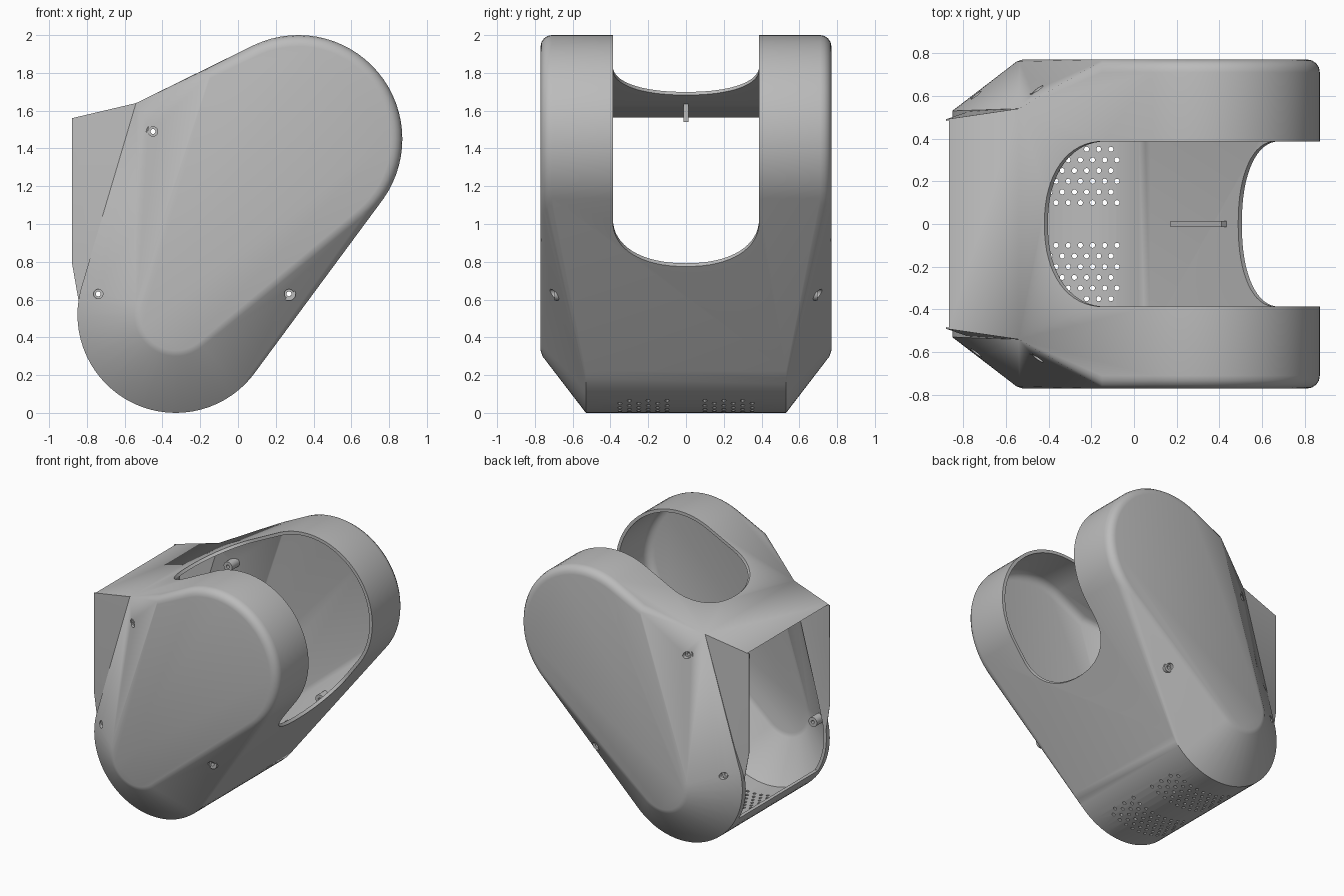
import bpy, bmesh
from math import sin, cos, pi, sqrt
from mathutils import Vector, Matrix

if "Cube" in bpy.data.objects:
    bpy.data.objects.remove(bpy.data.objects["Cube"])

grey = bpy.data.materials.new("plain_grey")
grey.use_nodes = True
colour = (0.5, 0.5, 0.5, 1)
grey.diffuse_color = colour
grey.node_tree.nodes["Principled BSDF"].inputs["Base Color"].default_value = colour

UPPER, LOWER = (0.32, 1.45), (-0.33, 0.52)


def finish(name, bm):
    bmesh.ops.recalc_face_normals(bm, faces=bm.faces)
    mesh = bpy.data.meshes.new(name)
    bm.to_mesh(mesh)
    bm.free()
    ob = bpy.data.objects.new(name, mesh)
    bpy.context.collection.objects.link(ob)
    mesh.materials.append(grey)
    return ob


def hull(name, points):
    """Convex solid around points, mirrored front to back."""
    bm = bmesh.new()
    for x, y, z in points:
        for s in (-1, 1):
            bm.verts.new((x, s * y, z))
    res = bmesh.ops.convex_hull(bm, input=bm.verts)
    loose = {v for v in res["geom_interior"] + res["geom_unused"]
             if isinstance(v, bmesh.types.BMVert)}
    bmesh.ops.delete(bm, geom=list(loose), context="VERTS")
    bmesh.ops.dissolve_limit(bm, angle_limit=0.002, verts=bm.verts, edges=bm.edges)
    return finish(name, bm)


def ring(centre, r, y, n=72):
    return [(centre[0] + r * cos(2 * pi * i / n), y,
             centre[1] + r * sin(2 * pi * i / n)) for i in range(n)]


def combine(ob, tool, operation):
    """Apply a boolean and discard the tool."""
    tool.hide_render = True
    mod = ob.modifiers.new("cut", "BOOLEAN")
    mod.operation, mod.solver, mod.object = operation, "EXACT", tool
    bpy.context.view_layer.update()
    done = bpy.data.meshes.new_from_object(
        ob.evaluated_get(bpy.context.evaluated_depsgraph_get()))
    ob.modifiers.clear()
    ob.data = done
    bpy.data.objects.remove(tool)


def body(name, t):
    """Rounded housing, shrunk by wall thickness t."""
    w = 0.77 - t
    pts = []
    for k in range(5):
        a = k * pi / 8
        edge = 0.06 * (1 - cos(a))
        y = w - 0.06 * (1 - sin(a))
        pts += ring(UPPER, 0.55 - t - edge, y)
        pts.append((-0.15 + t / 2, y, 1.83 - t - edge))
    pts += ring(LOWER, 0.19 - t / 2, w)
    pts += ring(LOWER, 0.22 - t / 2, w - 0.01)
    pts += ring(LOWER, 0.52 - t, 0.53 - t / 2)
    pts.append((-0.54, 0.54 - t, 1.64 - t))
    return hull(name, pts)


def neck(name, t, front, low):
    """Open collar on the left end of the housing."""
    return hull(name, [
        (front, 0.49 - t, 1.56 - t), (front, 0.49 - t, 0.8 if not t else low),
        (-0.84, 0.5 - t, low), (-0.54, 0.54 - t, 1.64 - t),
        (-0.78, 0.525 - t, 0.82), (-0.3, 0.5 - t, 1.68 - t), (-0.3, 0.5 - t, low)])


# Hollow shell
shell = body("housing_shell", 0)
combine(shell, neck("collar", 0, -0.88, 0.57), "UNION")
cavity = body("cavity", 0.024)
combine(cavity, neck("collar_cavity", 0.02, -1.0, 0.27), "UNION")
combine(shell, cavity, "DIFFERENCE")

# Diagonal slot between the two arms
bm = bmesh.new()
outline = [(2.5, -0.387)]
for i in range(33):
    a = -pi / 2 + pi * i / 32
    s = 1 if a > 0 else -1
    outline.append((1.2 - 0.295 * max(cos(a), 0) ** 0.9, s * 0.387 * abs(sin(a)) ** 0.9))
outline.append((2.5, 0.387))
d = sqrt(0.5)
face = bm.faces.new([bm.verts.new((u * d - 2, y, u * d + 2)) for u, y in outline])
ext = bmesh.ops.extrude_face_region(bm, geom=[face])
bmesh.ops.translate(bm, vec=(4, 0, -4),
                    verts=[v for v in ext["geom"] if isinstance(v, bmesh.types.BMVert)])
combine(shell, finish("slot_cutter", bm), "DIFFERENCE")

# Two staggered groups of vent holes in the floor
bm = bmesh.new()
for row in range(6):
    for col in range(9):
        x = -0.08 - 0.057 * col - 0.028 * (row % 2)
        for s in (-1, 1):
            bmesh.ops.create_cone(bm, cap_ends=True, segments=10, radius1=0.012,
                                  radius2=0.012, depth=0.3, matrix=Matrix.Translation(
                                      (x, s * (0.1 + 0.05 * row), 0.08)))
combine(shell, finish("vent_cutter", bm), "DIFFERENCE")

# Screw holes with hollow bosses behind them
SCREWS = [(-0.45, 0.64, 1.49), (-0.74, 0.6, 0.63), (0.27, 0.725, 0.63)]
bm = bmesh.new()
for x, y, z in SCREWS:
    for s in (-1, 1):
        bmesh.ops.create_cone(bm, cap_ends=True, segments=20, radius1=0.025, radius2=0.025,
                              depth=0.14, matrix=Matrix.Translation((x, s * y, z))
                              @ Matrix.Rotation(pi / 2, 4, "X"))
combine(shell, finish("screw_cutter", bm), "DIFFERENCE")

parts = [shell]
for n, (x, y, z) in enumerate(SCREWS):
    for s, side in ((-1, "front"), (1, "back")):
        bm = bmesh.new()
        c = Vector((x, 0, z))
        loop = [bm.verts.new((x + r, s * (y - depth), z)) for r, depth in
                ((0.013, 0.03), (0.036, 0.03), (0.036, 0.12), (0.013, 0.12))]
        edges = [bm.edges.new((loop[i], loop[(i + 1) % 4])) for i in range(4)]
        bmesh.ops.spin(bm, geom=loop + edges, cent=c, axis=(0, 1, 0), angle=2 * pi,
                       steps=20, use_merge=True)
        bmesh.ops.remove_doubles(bm, verts=bm.verts, dist=0.0001)
        parts.append(finish(f"screw_boss_{side}_{n + 1}", bm))

# Thin locating ribs on the roof and the floor
ROOF = [(-0.72, 1.58), (-0.5, 1.645), (-0.5, 1.54), (-0.72, 1.54)]
FLOOR = [(0.2, 0.4), (0.44, 0.71), (0.41, 0.74), (0.17, 0.43)]
for name, shape in (("roof_rib", ROOF), ("floor_rib", FLOOR)):
    parts.append(hull(name, [(x, 0.013, z) for x, z in shape]))

# Soft shading with crisp edges
for ob in bpy.context.selected_objects:
    ob.select_set(False)
for ob in parts:
    ob.select_set(True)
bpy.context.view_layer.objects.active = shell
bpy.ops.object.shade_smooth_by_angle(angle=0.45)
